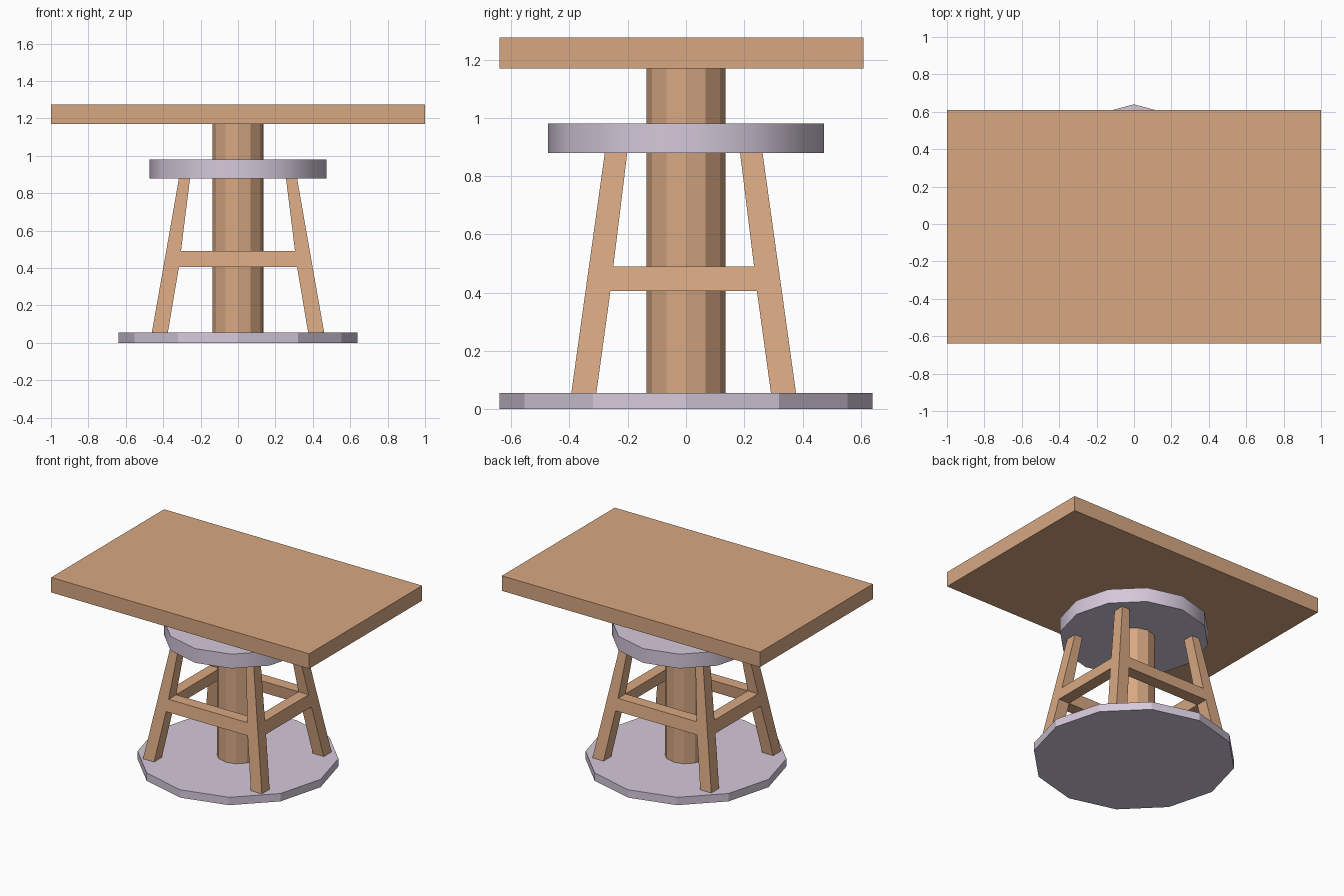
import bpy, bmesh, math

if "Cube" in bpy.data.objects:
    bpy.data.objects.remove(bpy.data.objects["Cube"])


def material(name, rgb):
    m = bpy.data.materials.new(name)
    m.diffuse_color = (*rgb, 1)
    m.use_nodes = True
    m.node_tree.nodes["Principled BSDF"].inputs["Base Color"].default_value = m.diffuse_color
    return m


wood = material("light_wood", (0.68, 0.39, 0.225))
stone = material("pale_lilac_grey", (0.66, 0.58, 0.70))


def disc(name, r, z0, z1, mat, smooth=False):
    # twelve-sided drum with corners on the x and y axes
    bpy.ops.mesh.primitive_cylinder_add(vertices=12, radius=r, depth=z1 - z0,
                                        location=(0, 0, (z0 + z1) / 2))
    o = bpy.context.object
    o.name = name
    o.data.materials.append(mat)
    if smooth:
        bpy.ops.object.shade_smooth_by_angle(angle=math.radians(40))
    return o


disc("base", 0.64, 0, 0.055, stone)
disc("column", 0.135, 0.03, 1.19, wood)
disc("upper_ring", 0.473, 0.88, 0.98, stone, smooth=True)

# tabletop
bpy.ops.mesh.primitive_cube_add(size=1, location=(0, -0.015, 1.2225))
top = bpy.context.object
top.name = "tabletop"
top.scale = (2, 1.25, 0.105)
top.data.materials.append(wood)

# leg frame: four splayed legs joined by stretchers, one mesh
# each ring: z, outer x, inner x, outer y, inner y
RINGS = [(0.002, 0.47, 0.384, 0.393, 0.307),
         (0.405, 0.399, 0.316, 0.337, 0.2515),
         (0.49, 0.384, 0.305, 0.325, 0.2415),
         (0.885, 0.315, 0.256, 0.270, 0.193)]
YC = -0.008
bm = bmesh.new()
legs = {}
for sx in (-1, 1):
    for sy in (-1, 1):
        rows = []
        for z, xo, xi, yo, yi in RINGS:
            # order: outer-outer, inner x, inner-inner, inner y
            rows.append([bm.verts.new((sx * x, sy * y + YC, z))
                         for x, y in ((xo, yo), (xi, yo), (xi, yi), (xo, yi))])
        legs[sx, sy] = rows
        bm.faces.new(rows[0])
        bm.faces.new(rows[-1])
        for k in range(3):
            for i in range(4):
                if k == 1 and i in (1, 2):
                    continue  # opening where a stretcher joins
                j = (i + 1) % 4
                bm.faces.new((rows[k][i], rows[k][j], rows[k + 1][j], rows[k + 1][i]))


def stretcher(a, b, i, j):
    # bridge the open inner sides of two legs
    ra = [a[1][i], a[1][j], a[2][j], a[2][i]]
    rb = [b[1][i], b[1][j], b[2][j], b[2][i]]
    for k in range(4):
        n = (k + 1) % 4
        bm.faces.new((ra[k], ra[n], rb[n], rb[k]))


for s in (-1, 1):
    stretcher(legs[-1, s], legs[1, s], 1, 2)
    stretcher(legs[s, -1], legs[s, 1], 2, 3)
bmesh.ops.recalc_face_normals(bm, faces=bm.faces[:])
me = bpy.data.meshes.new("leg_frame")
bm.to_mesh(me)
bm.free()
me.materials.append(wood)
bpy.context.collection.objects.link(bpy.data.objects.new("leg_frame", me))
